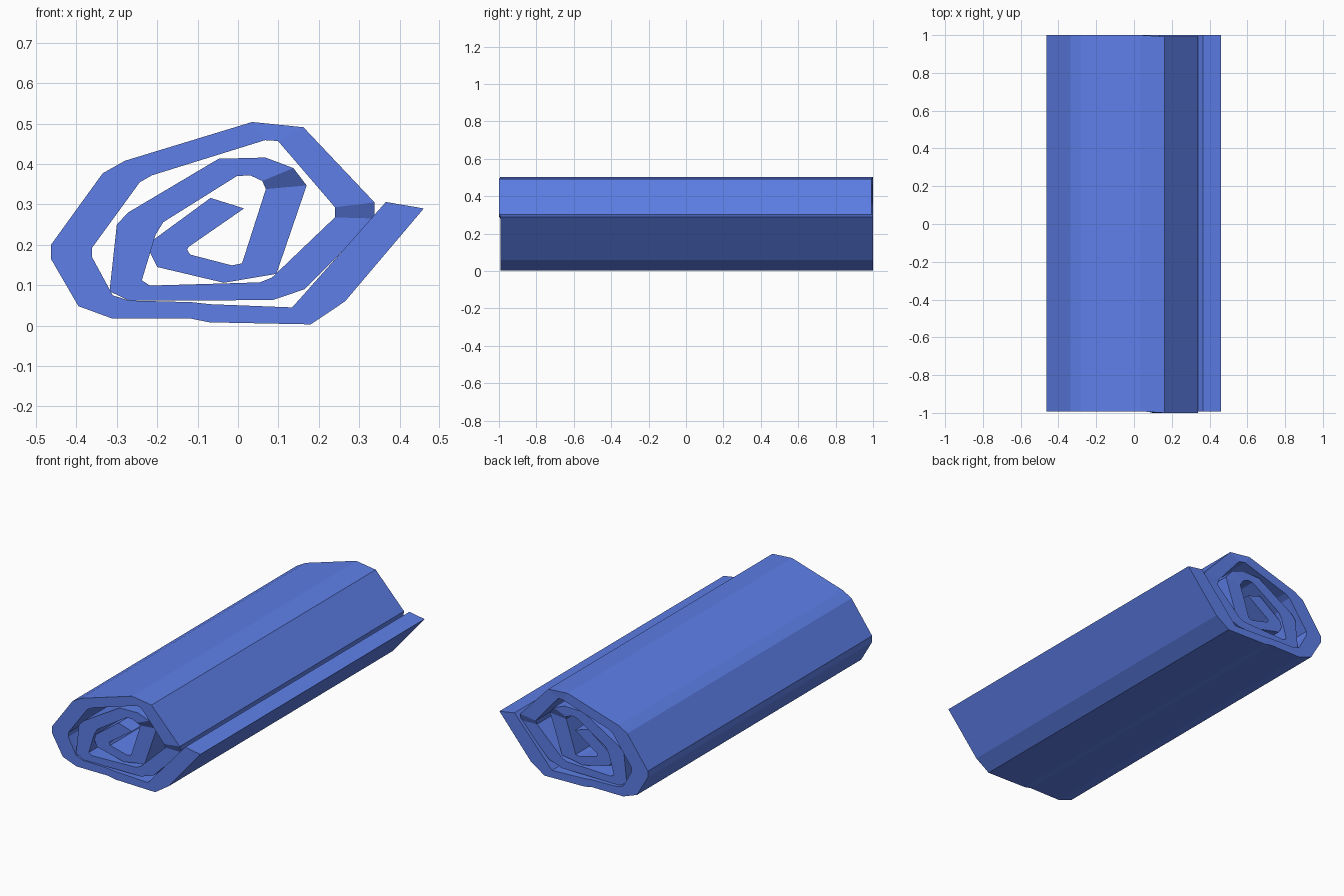
import bpy, bmesh

# Rolled sheet section: outer x, outer z, inner x, inner z, from the loose flap to the core
SECTION = [
    (.46, .29, .366, .306), (.265, .06, .152, .065), (.18, .003, .134, .045),
    (-.07, .008, -.07, .053), (-.115, .017, -.115, .058), (-.31, .017, -.27, .062),
    (-.395, .048, -.31, .075), (-.463, .165, -.361, .169), (-.463, .2, -.361, .193),
    (-.335, .377, -.243, .355), (-.28, .408, -.213, .372), (.035, .504, .067, .459),
    (.162, .491, .099, .457), (.338, .305, .24, .293), (.338, .265, .24, .268),
    (.165, .09, .084, .119), (.085, .063, .054, .107), (-.27, .062, -.218, .099),
    (-.318, .085, -.238, .112), (-.30, .25, -.204, .225), (-.272, .28, -.185, .256),
    (-.048, .413, -.003, .37), (.068, .416, .03, .372), (.137, .39, .06, .358),
    (.17, .347, .069, .338), (.095, .128, .01, .154), (-.035, .106, -.015, .149),
    (-.2, .145, -.119, .176), (-.222, .19, -.126, .189), (-.21, .212, -.122, .195),
    (-.068, .316, .015, .29),
]


def ends(i):
    """Front and back y: the sheet slips slightly sideways at three bends."""
    if i < 12:
        return -.992, 1.0
    if i < 14:
        return -1.0, .992
    if i < 24:
        return -.985, .98
    return -.965, .965


bm = bmesh.new()
rings = []
for i, (ox, oz, ix, iz) in enumerate(SECTION):
    f, b = ends(i)
    rings.append([bm.verts.new(p) for p in
                  ((ox, f, oz), (ox, b, oz), (ix, b, iz), (ix, f, iz))])

# Skin the strip and cap both ends
for a, b in zip(rings, rings[1:]):
    for k in range(4):
        n = (k + 1) % 4
        bm.faces.new((a[k], a[n], b[n], b[k]))
bm.faces.new(rings[0][::-1])
bm.faces.new(rings[-1])
bmesh.ops.recalc_face_normals(bm, faces=bm.faces)

mesh = bpy.data.meshes.new("rolled_mat")
bm.to_mesh(mesh)
bm.free()
mat_obj = bpy.data.objects.new("rolled_mat", mesh)
bpy.context.collection.objects.link(mat_obj)

blue = bpy.data.materials.new("blue_foam")
blue.diffuse_color = (.11, .21, .8, 1)
mesh.materials.append(blue)
